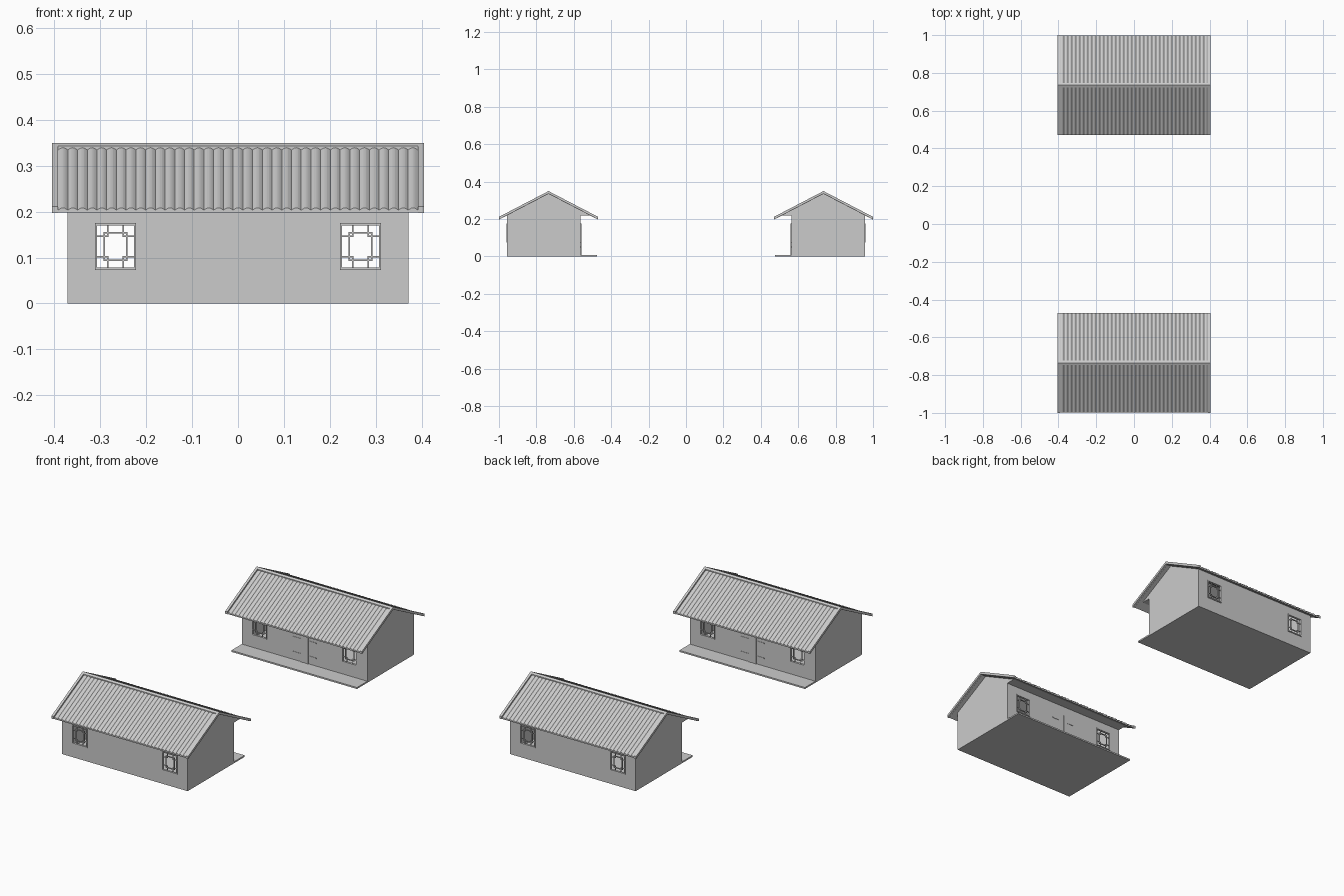
import bpy, bmesh, math
from mathutils import Vector

if "Cube" in bpy.data.objects:
    bpy.data.objects.remove(bpy.data.objects["Cube"])

RIDGE = -0.735      # y of the front house's ridge
SLOPE = 0.52        # roof pitch
TILES = 37


def sweep(name, rings, mirror=True):
    """Extrude each (ring of points, offset) into a solid, all in one object."""
    bm = bmesh.new()
    for ring, off in rings:
        a = [bm.verts.new(p) for p in ring]
        b = [bm.verts.new(Vector(p) + Vector(off)) for p in ring]
        n = len(a)
        bm.faces.new(a)
        bm.faces.new(b[::-1])
        for i in range(n):
            bm.faces.new((a[i], b[i], b[(i + 1) % n], a[(i + 1) % n]))
    bmesh.ops.recalc_face_normals(bm, faces=bm.faces)
    me = bpy.data.meshes.new(name)
    bm.to_mesh(me)
    bm.free()
    ob = bpy.data.objects.new(name, me)
    bpy.context.collection.objects.link(ob)
    if mirror:
        add_twin(ob)
    return ob


def add_twin(ob):
    """The second house is the first one mirrored across y = 0."""
    m = ob.modifiers.new("second_house", 'MIRROR')
    m.use_axis = (False, True, False)
    m.use_mirror_merge = False


def profile(pts, x0, x1):
    return [(x0, y, z) for y, z in pts], (x1 - x0, 0, 0)


def box(x0, x1, y0, y1, z0, z1):
    return profile([(y0, z0), (y1, z0), (y1, z1), (y0, z1)], x0, x1)


def chevron(half, top, bottom):
    """Roof cross-section between two heights at the ridge."""
    def row(z, s):
        return [(RIDGE + k * half, z - abs(k) * half * SLOPE) for k in s]
    return row(top, (-1, 0, 1)) + row(bottom, (1, 0, -1))


# Walls: hollow gabled shell with a boxed soffit on the porch side
OUT, IN = -0.957, -0.563
walls = sweep("walls", [profile(
    [(OUT, 0), (IN, 0), (IN, 0.218), (-0.51, 0.218), (RIDGE, 0.336),
     (OUT, 0.336 - SLOPE * (RIDGE - OUT))], -0.372, 0.372)], mirror=False)
room = sweep("room_cutter", [profile(
    [(OUT + .006, -.01), (IN - .006, -.01), (IN - .006, 0.236), (RIDGE, 0.328),
     (OUT + .006, 0.214)], -0.366, 0.366)], mirror=False)
holes = sweep("window_cutter", [box(s * .267 - .043, s * .267 + .043, -1.1, -0.4, .075, .173)
                                for s in (-1, 1)], mirror=False)
for cutter in (room, holes):
    m = walls.modifiers.new(cutter.name, 'BOOLEAN')
    m.object = cutter
    m.operation = 'DIFFERENCE'
    m.solver = 'EXACT'
    cutter.hide_render = True
    cutter.hide_set(True)
add_twin(walls)

# Floor and porch slab
sweep("floor_and_porch", [box(-0.372, 0.372, OUT, -0.475, 0, 0.008)])


# Window frames and lattice
def rect_frame(cx, cz, w, h, t, y0, y1):
    return [box(cx - w, cx + w, y0, y1, cz + h - t, cz + h),
            box(cx - w, cx + w, y0, y1, cz - h, cz - h + t),
            box(cx - w, cx - w + t, y0, y1, cz - h + t, cz + h - t),
            box(cx + w - t, cx + w, y0, y1, cz - h + t, cz + h - t)]


frames, lattice = [], []
for cx in (-0.267, 0.267):
    for y in (OUT + .002, IN - .002):
        cz = 0.124
        frames += rect_frame(cx, cz, .045, .051, .005, y - .006, y + .006)
        lattice += rect_frame(cx, cz, .026, .032, .0035, y - .003, y + .003)
        for s in (-1, 1):
            for t in (-1, 1):
                # short ties crossing at the corners of the inner rectangle
                x, z = cx + s * .017, cz + t * .022
                xa, xb = sorted((cx + s * .016, cx + s * .041))
                za, zb = sorted((cz + t * .021, cz + t * .047))
                lattice.append(box(xa, xb, y - .002, y + .002, z - .0015, z + .0015))
                lattice.append(box(x - .0015, x + .0015, y - .002, y + .002, za, zb))
sweep("window_frames", frames)
sweep("window_lattice", lattice)

# Double door: meeting stiles and cross battens
sweep("door_stiles", [box(s * .012 - .010, s * .012 + .010, IN - .002, IN + .003, .008, .165)
                      for s in (-1, 1)])
sweep("door_battens", [box(min(s * .024, s * .07), max(s * .024, s * .07),
                           IN - .002, IN + .002, z - .002, z + .002)
                       for s in (-1, 1) for z in (.05, .13)])

# Roof deck, raised end boards and ridge cap
sweep("roof_deck", [profile(chevron(.262, .340, .334), -0.395, 0.395)])
sweep("end_boards", [profile(chevron(.265, .349, .335), x, x + .013) for x in (-.405, .392)])
sweep("ridge_cap", [profile(chevron(.012, .349, .338), -0.392, 0.392)])

# Roof tiles: scalloped sheet running down each slope
half, seg = 0.392, 6
n = TILES * seg
rings = []
for s in (-1, 1):
    y0, z0 = RIDGE, 0.339
    ring = [(-half + 2 * half * i / n, y0,
             z0 + .0015 + .005 * abs(math.sin(math.pi * i / seg))) for i in range(n + 1)]
    ring += [(half, y0, z0), (-half, y0, z0)]
    rings.append((ring, (0, s * .264, -.264 * SLOPE)))
sweep("roof_tiles", rings)
